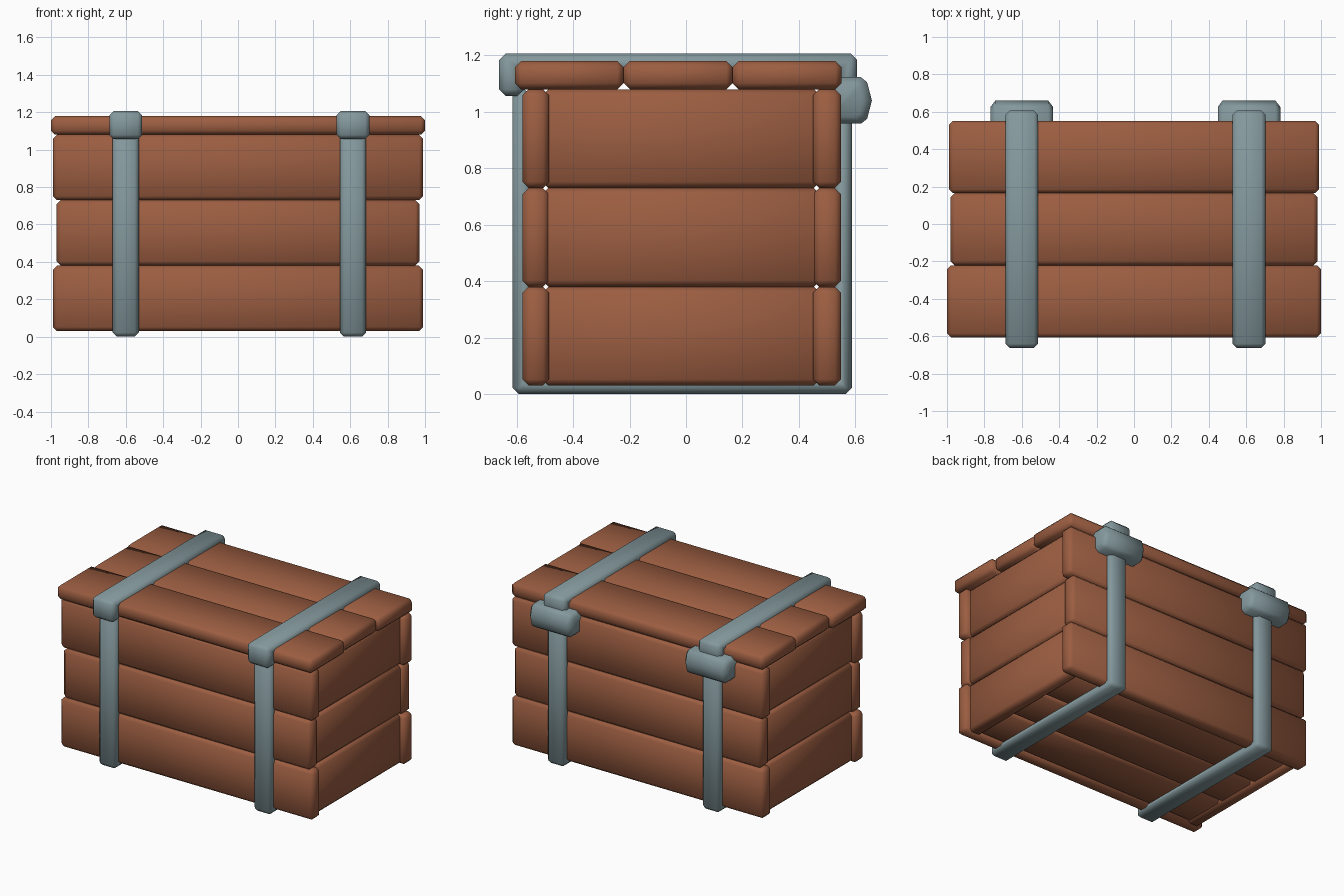
import bpy, bmesh

if "Cube" in bpy.data.objects:
    bpy.data.objects.remove(bpy.data.objects["Cube"])


def material(name, rgb):
    m = bpy.data.materials.new(name)
    m.diffuse_color = (*rgb, 1)
    m.use_nodes = True
    m.node_tree.nodes["Principled BSDF"].inputs["Base Color"].default_value = m.diffuse_color
    return m


WOOD = material("brown wood", (0.33, 0.11, 0.053))
METAL = material("grey metal", (0.23, 0.315, 0.335))


def finish(name, bm, mat):
    bmesh.ops.recalc_face_normals(bm, faces=bm.faces)
    me = bpy.data.meshes.new(name)
    bm.to_mesh(me)
    bm.free()
    me.materials.append(mat)
    ob = bpy.data.objects.new(name, me)
    bpy.context.collection.objects.link(ob)
    bpy.ops.object.select_all(action='DESELECT')
    ob.select_set(True)
    bpy.context.view_layer.objects.active = ob
    bpy.ops.object.shade_smooth_by_angle(angle=1.0)
    return ob


def loft(name, profile, stations, mat, centre=(0, 0), bevel=0):
    """Run a (y, z) profile along x; stations are (x, scale about centre)."""
    bm = bmesh.new()
    cy, cz = centre
    rings = [[bm.verts.new((x, cy + (y - cy) * s, cz + (z - cz) * s)) for y, z in profile]
             for x, s in stations]
    n = len(profile)
    for a, b in zip(rings, rings[1:]):
        for i in range(n):
            j = (i + 1) % n
            bm.faces.new((a[i], a[j], b[j], b[i]))
    bm.faces.new(rings[0])
    bm.faces.new(rings[-1])
    if bevel:
        bmesh.ops.recalc_face_normals(bm, faces=bm.faces)
        bmesh.ops.bevel(bm, geom=bm.edges[:], offset=bevel, segments=1,
                        profile=0.5, affect='EDGES', clamp_overlap=True)
    return finish(name, bm, mat)


def plank(name, x0, x1, y0, y1, z0, z1, bevel=0.022):
    loft(name, [(y0, z0), (y1, z0), (y1, z1), (y0, z1)], [(x0, 1), (x1, 1)], WOOD, bevel=bevel)


# Wall planks, three rows
for i, hx in enumerate((0.99, 0.97, 0.99)):
    z0, z1 = 0.03 + 0.35 * i, 0.38 + 0.35 * i
    plank(f"front_plank_{i}", -hx, hx, -0.58, -0.485, z0, z1)
    plank(f"back_plank_{i}", -hx, hx, 0.45, 0.55, z0, z1)
    plank(f"right_plank_{i}", 0.86, 0.955, -0.51, 0.475, z0, z1)
    plank(f"left_plank_{i}", -0.955, -0.86, -0.51, 0.475, z0, z1)

# Lid and floor planks
for i, hx in enumerate((1.0, 0.98, 0.99)):
    y0 = -0.607 + 0.386 * i
    plank(f"lid_plank_{i}", -hx, hx, y0, y0 + 0.386, 1.08, 1.18)
    f0 = -0.5 + 0.32 * i
    plank(f"floor_plank_{i}", -0.93, 0.93, f0, f0 + 0.32, 0.045, 0.13)

# Metal bands and hinges
BODY = [(-0.615, 0), (0.588, 0), (0.588, 1.08), (0.525, 1.08),
        (0.525, 0.065), (-0.55, 0.065), (-0.55, 1.08), (-0.615, 1.08)]
LID = [(-0.662, 1.057), (-0.662, 1.206), (0.606, 1.206), (0.606, 1.06),
       (0.535, 1.06), (0.535, 1.14), (-0.575, 1.14), (-0.575, 1.057)]
HINGE = [(0.5, 1.123), (0.62, 1.123), (0.642, 1.105), (0.659, 1.04),
         (0.642, 0.975), (0.62, 0.958), (0.5, 0.958)]
for side, cx in (("left", -0.6), ("right", 0.615)):
    loft(f"{side}_body_band", BODY, [(cx - 0.07, 1), (cx + 0.07, 1)], METAL, bevel=0.022)
    loft(f"{side}_lid_band", LID, [(cx - 0.088, 1), (cx + 0.088, 1)], METAL, bevel=0.022)
    loft(f"{side}_hinge", HINGE, [(cx - 0.167, 0.7), (cx - 0.142, 1), (cx + 0.142, 1), (cx + 0.167, 0.7)],
         METAL, centre=(0.55, 1.04))
